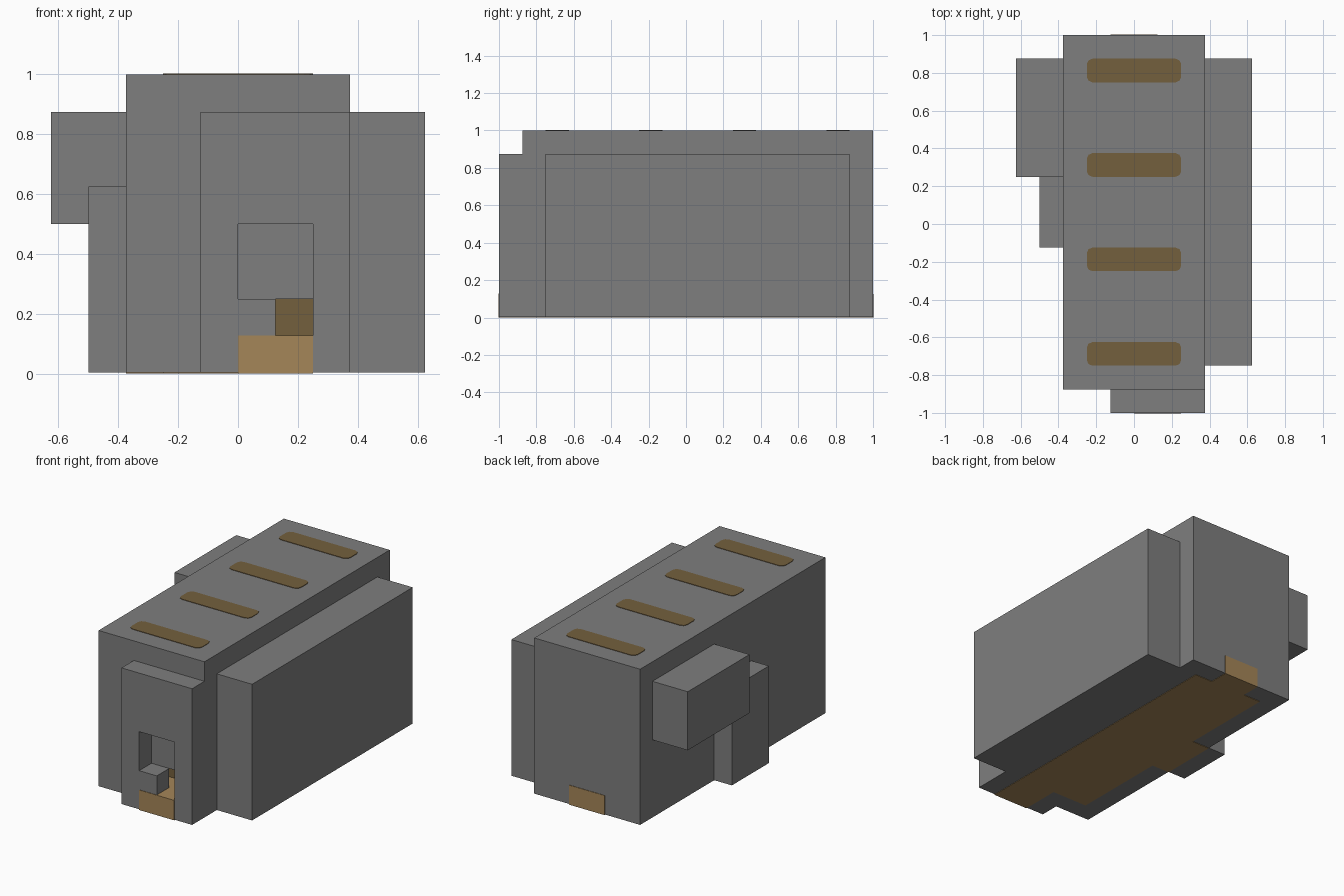
import bpy
import bmesh

cube = bpy.data.objects.get("Cube")
if cube:
    bpy.data.objects.remove(cube, do_unlink=True)


def material(name, rgb):
    m = bpy.data.materials.new(name)
    m.use_nodes = True
    m.diffuse_color = (*rgb, 1)
    m.node_tree.nodes["Principled BSDF"].inputs["Base Color"].default_value = (*rgb, 1)
    return m


STONE = material("stone grey", (0.209, 0.209, 0.209))
PLANK = material("light plank brown", (0.376, 0.238, 0.098))
BEAM = material("dark beam brown", (0.174, 0.117, 0.047))
T = 0.003  # thickness by which coloured plates stand proud


def box(name, x, y, z, mat, corner=0):
    """Box from (min, max) ranges, optionally with rounded upright corners."""
    bm = bmesh.new()
    bmesh.ops.create_cube(bm, size=1)
    for v in bm.verts:
        v.co = [r[0] if c < 0 else r[1] for c, r in zip(v.co, (x, y, z))]
    if corner:
        upright = [e for e in bm.edges
                   if abs(e.verts[0].co.z - e.verts[1].co.z) > T / 2]
        bmesh.ops.bevel(bm, geom=upright, offset=corner, segments=2,
                        profile=0.5, affect='EDGES')
    bmesh.ops.recalc_face_normals(bm, faces=bm.faces)
    mesh = bpy.data.meshes.new(name)
    bm.to_mesh(mesh)
    bm.free()
    mesh.materials.append(mat)
    obj = bpy.data.objects.new(name, mesh)
    bpy.context.collection.objects.link(obj)
    return obj


def cut(target, x, y, z):
    """Cut a box-shaped hole and remove the cutter."""
    cutter = box("cutter", x, y, z, STONE)
    cutter.hide_render = True
    mod = target.modifiers.new("opening", 'BOOLEAN')
    mod.object = cutter
    mod.operation = 'DIFFERENCE'
    mod.solver = 'EXACT'
    bpy.context.view_layer.objects.active = target
    bpy.ops.object.modifier_apply(modifier=mod.name)
    bpy.data.objects.remove(cutter, do_unlink=True)


# Main hall with a low passage behind the doorway
hall = box("main_hall", (-0.375, 0.375), (-0.875, 1), (T, 1), STONE)
cut(hall, (0, 0.25), (-0.9, -0.75), (0.125, 0.25))

# Front porch with doorway and step
porch = box("front_porch", (-0.125, 0.375), (-1, -0.875), (T, 0.875), STONE)
cut(porch, (0, 0.25), (-1.1, -0.8), (0.125, 0.5))
box("door_step", (0, 0.125), (-1, -0.875), (0.12, 0.25), STONE)
box("door_sill", (0, 0.25), (-1 - T, -0.75), (0, 0.125 + T), PLANK)
box("passage_end", (0, 0.25), (-0.75 - T, -0.75), (0.125, 0.25), BEAM)

# Side wings
box("left_wing", (0.375, 0.625), (-0.75, 0.875), (T, 0.875), STONE)
box("right_low_wing", (-0.5, -0.375), (-0.125, 0.25), (T, 0.625), STONE)
box("right_raised_wing", (-0.625, -0.375), (0.25, 0.875), (0.5, 0.875), STONE)

# Plank floor showing underneath and at the back
box("main_floor", (-0.25, 0.25), (-0.75, 0.875), (0, 2 * T), PLANK)
box("side_floor", (-0.375, -0.25), (-0.125, 0.25), (0, 2 * T), PLANK)
box("back_sill", (-0.125, 0.125), (0.875, 1 + T), (0, 0.125), PLANK)

# Roof beams set flush in the top
for i, y in enumerate((-0.75, -0.25, 0.25, 0.75)):
    box(f"roof_beam_{i + 1}", (-0.25, 0.25), (y, y + 0.125),
        (1 - T, 1 + T), BEAM, corner=0.03)
